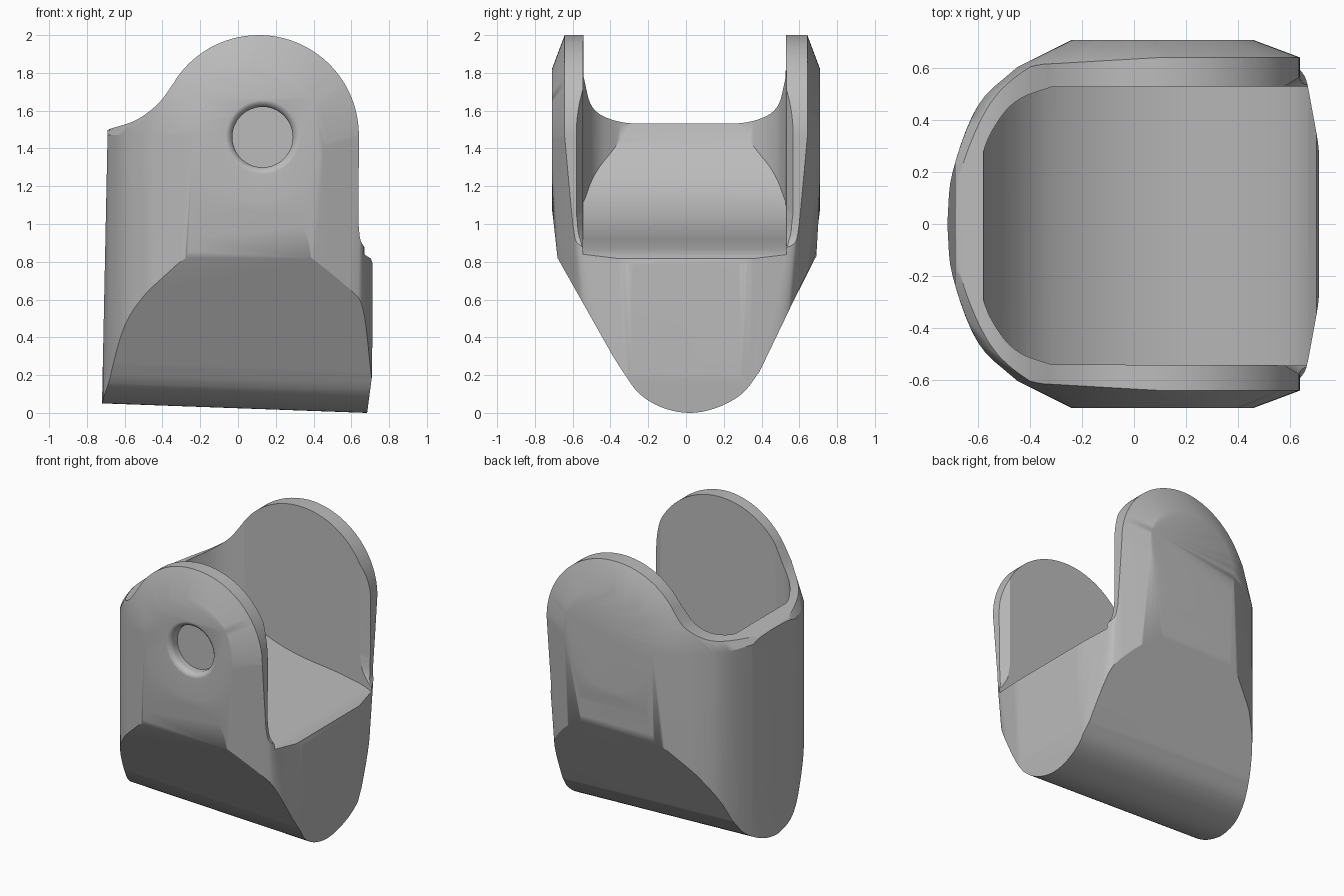
import bpy, bmesh, math
from mathutils import Vector

if "Cube" in bpy.data.objects:
    bpy.data.objects.remove(bpy.data.objects["Cube"], do_unlink=True)

steel = bpy.data.materials.new("plain_grey")
steel.use_nodes = True
GREY = (0.5, 0.5, 0.5, 1)
steel.diffuse_color = GREY
steel.node_tree.nodes["Principled BSDF"].inputs["Base Color"].default_value = GREY


def spline(points, steps=5):
    """Smooth curve through the given 2D points."""
    p = [Vector(q) for q in points]
    p = [2 * p[0] - p[1]] + p + [2 * p[-1] - p[-2]]
    out = []
    for a, b, c, d in zip(p, p[1:], p[2:], p[3:]):
        for i in range(steps):
            t = i / steps
            out.append(0.5 * (2 * b + (c - a) * t + (2 * a - 5 * b + 4 * c - d) * t ** 2
                              + (3 * b - a - 3 * c + d) * t ** 3))
    return out + [p[-2]]


def arc(cx, cy, r, start, end, n):
    angles = [math.radians(start + (end - start) * i / n) for i in range(n + 1)]
    return [(cx + r * math.cos(a), cy + r * math.sin(a)) for a in angles]


def finish(bm, name):
    bmesh.ops.recalc_face_normals(bm, faces=bm.faces)
    mesh = bpy.data.meshes.new(name)
    bm.to_mesh(mesh)
    bm.free()
    mesh.materials.append(steel)
    obj = bpy.data.objects.new(name, mesh)
    bpy.context.collection.objects.link(obj)
    return obj


def prism(name, profile, place, low, high):
    """Extrude a closed profile; place(u, v, w) gives the 3D position."""
    bm = bmesh.new()
    rings = [[bm.verts.new(place(u, v, w)) for u, v in profile] for w in (low, high)]
    for ring in rings:
        bm.faces.new(ring)
    n = len(profile)
    for i in range(n):
        j = (i + 1) % n
        bm.faces.new((rings[0][i], rings[0][j], rings[1][j], rings[1][i]))
    return finish(bm, name)


def boolean(target, cutter, operation):
    mod = target.modifiers.new(operation.lower(), 'BOOLEAN')
    mod.operation, mod.object, mod.solver = operation, cutter, 'EXACT'
    bpy.context.view_layer.objects.active = target
    bpy.ops.object.modifier_apply(modifier=mod.name)
    bpy.data.objects.remove(cutter, do_unlink=True)


# Outer body: rounded base plan swelling into two domes with round flat bosses
CX, CZ = 0.11, 1.47
back_curve = [(-0.72, 0), (-0.70, 0.2), (-0.60, 0.46)]
base_plan = spline(back_curve + [(-0.44, 0.59), (-0.22, 0.655), (0.02, 0.66), (0.24, 0.635),
                                 (0.42, 0.575), (0.57, 0.515), (0.66, 0.45),
                                 (0.71, 0.28), (0.72, 0)])
dome_plan = spline(back_curve + [(-0.45, 0.605)])
dome_plan += spline([(0.64, 0.57), (0.69, 0.43), (0.715, 0.28), (0.72, 0)])
bm = bmesh.new()
for side in (-1, 1):
    for plan, z in ((base_plan, -0.2), (dome_plan, CZ)):
        for x, y in plan:
            bm.verts.new((x, side * y, z))
    for x, z in arc(CX, CZ, 0.35, 0, 360, 64):
        bm.verts.new((x, side * 0.71, z))
    for x, z in arc(CX, CZ, 0.545, 0, 180, 36):
        bm.verts.new((x, side * (0.637 - 0.06 * max(0, CX - x)), z))
bmesh.ops.remove_doubles(bm, verts=bm.verts, dist=0.0005)
hull = bmesh.ops.convex_hull(bm, input=bm.verts)
loose = set(hull["geom_interior"] + hull["geom_unused"])
bmesh.ops.delete(bm, geom=[g for g in loose if isinstance(g, bmesh.types.BMVert)],
                 context='VERTS')
bracket = finish(bm, "clevis_bracket")

# Front silhouette: dome, concave shoulder, lower back wall and lip
outline = arc(CX, CZ, 0.53, 0, 145, 40)
outline += spline([(-0.335, 1.755), (-0.42, 1.64), (-0.54, 1.55), (-0.69, 1.5)])
outline += [(-0.72, 0.05), (-0.725, -0.1), (0.67, -0.1), (0.685, 0.01), (0.71, 0.2)]
outline += spline([(0.713, 0.79), (0.69, 0.85), (0.65, 0.91), (0.638, 1.0)])
boolean(bracket, prism("silhouette", outline, lambda u, v, w: (u, w, v), -1, 1), 'INTERSECT')

# Wedge-shaped underside with a rounded, slightly tilted keel
keel = [(-0.76, 2.2), (-0.76, 1.5), (-0.70, 1.0), (-0.68, 0.82)]
keel += spline([(-0.335, 0.22), (-0.25, 0.105), (-0.13, 0.03), (0.02, 0),
                (0.17, 0.03), (0.30, 0.105), (0.39, 0.22)])
keel += [(0.69, 0.83), (0.70, 1.0), (0.76, 1.5), (0.76, 2.2)]


def tilted(y, z, x):
    return (x, y, z + (0.036 * (0.68 - x) if z < 0.3 else 0))


boolean(bracket, prism("keel", keel, tilted, -1, 1), 'INTERSECT')

# Open pocket: floor sweeping up into the rounded back wall
floor = [(1.0, 2.3), (1.0, 0.78)]
floor += spline([(0.73, 0.80), (0.62, 0.86), (0.40, 0.905), (0.10, 0.945), (-0.15, 1.02),
                 (-0.36, 1.15), (-0.50, 1.32), (-0.575, 1.5), (-0.61, 1.8)])
floor += [(-0.62, 2.3)]
pocket = prism("pocket", floor, lambda u, v, w: (u, w, v), -1, 1)
wall = spline([(-0.62, 0), (-0.585, 0.27), (-0.52, 0.41), (-0.44, 0.49), (-0.32, 0.535)])
wall += [(1.2, 0.54)]
plan = wall + [(x, -y) for x, y in reversed(wall[1:])]
boolean(pocket, prism("pocket_plan", plan, lambda u, v, w: (u, v - 0.007, w), 0.5, 2.5),
        'INTERSECT')
boolean(bracket, pocket, 'DIFFERENCE')

# Flared mouth easing the plate edges into the lip
flare = [(1, 2.3)] + spline([(1, 1.08), (0.97, 0.97), (0.88, 0.905), (0.7, 0.885)])
flare += [(-u, v) for u, v in reversed(flare)]


def widening(u, v, x):
    return (x, u * (0.6 * x + 0.19) - 0.007, v - 0.5 * (x - 0.58))


boolean(bracket, prism("flare", flare, widening, 0.575, 0.8), 'DIFFERENCE')

# Blind pin hole with a flared mouth in the front plate
bm = bmesh.new()
rings = []
for radius, y in ((0.16, -0.635), (0.16, -0.675), (0.166, -0.692), (0.18, -0.704),
                  (0.205, -0.714), (0.205, -0.9)):
    rings.append([bm.verts.new((x, y, z)) for x, z in arc(0.13, 1.46, radius, 0, 352.5, 47)])
for a, b in zip(rings, rings[1:]):
    for i in range(len(a)):
        bm.faces.new((a[i - 1], a[i], b[i], b[i - 1]))
bm.faces.new(rings[0])
bm.faces.new(rings[-1])
boolean(bracket, finish(bm, "pin_hole"), 'DIFFERENCE')

# Smooth shading with crisp edges
for obj in bpy.context.selected_objects:
    obj.select_set(False)
bracket.select_set(True)
bpy.context.view_layer.objects.active = bracket
bpy.ops.object.shade_smooth_by_angle(angle=math.radians(30))
weighted = bracket.modifiers.new("weighted_normals", 'WEIGHTED_NORMAL')
weighted.keep_sharp = True
